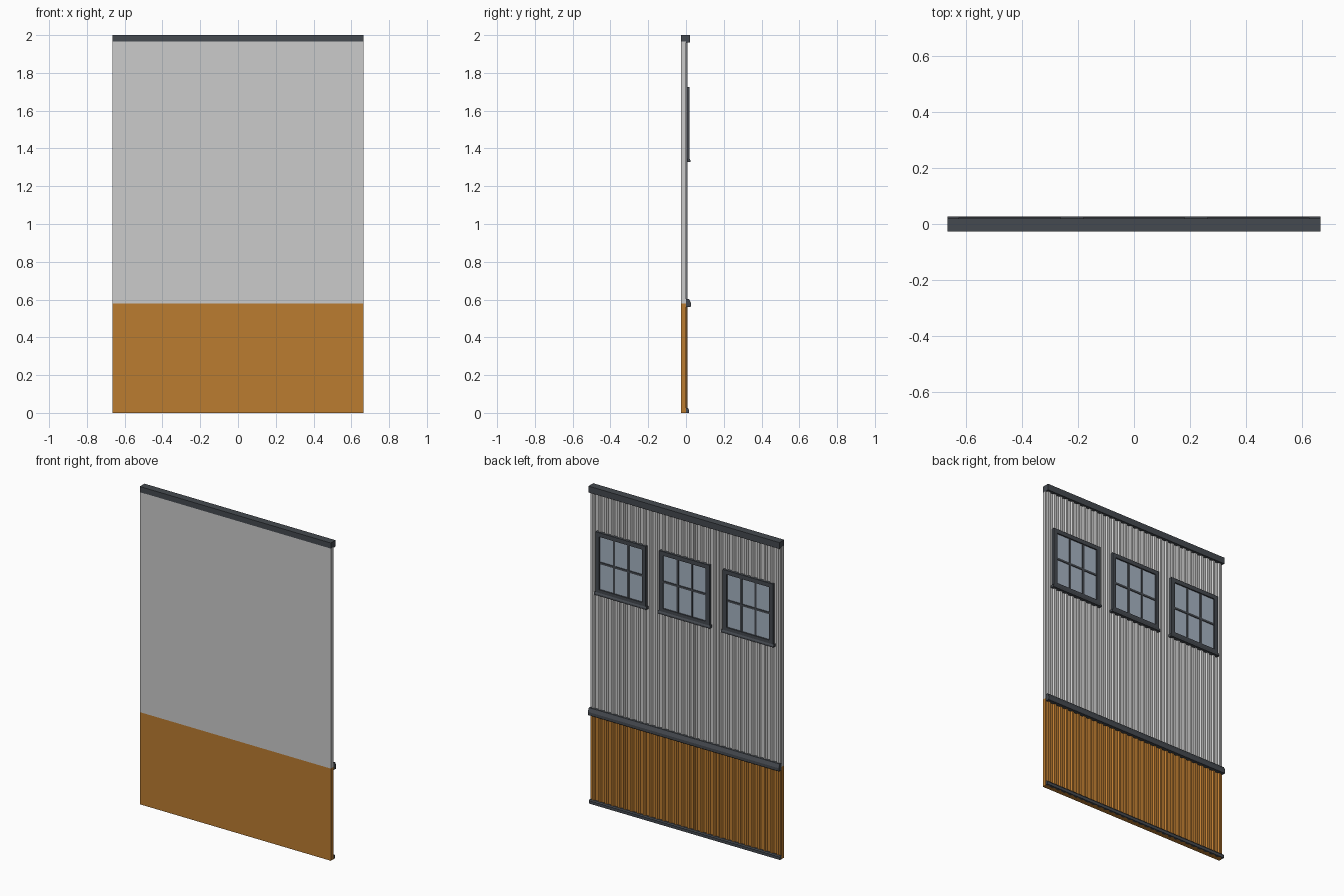
import bpy, bmesh

if "Cube" in bpy.data.objects:
    bpy.data.objects.remove(bpy.data.objects["Cube"])

W = 0.665          # half width of the panel
FRONT = -0.027     # flat front face


def material(name, rgb):
    m = bpy.data.materials.new(name)
    m.diffuse_color = (*rgb, 1)
    m.use_nodes = True
    m.node_tree.nodes["Principled BSDF"].inputs["Base Color"].default_value = m.diffuse_color
    return m


ORANGE = material("orange_paint", (0.5, 0.2, 0.03))
DARK = material("dark_trim", (0.06, 0.068, 0.08))
GLASS = material("pale_glass", (0.38, 0.45, 0.54))


def prism(name, pts, offset, mat=None):
    """Closed solid: polygon of 3D points swept along an offset vector."""
    bm = bmesh.new()
    face = bm.faces.new([bm.verts.new(p) for p in pts])
    res = bmesh.ops.extrude_face_region(bm, geom=[face])
    top = [v for v in res["geom"] if isinstance(v, bmesh.types.BMVert)]
    bmesh.ops.translate(bm, verts=top, vec=offset)
    bmesh.ops.recalc_face_normals(bm, faces=bm.faces)
    me = bpy.data.meshes.new(name)
    bm.to_mesh(me)
    bm.free()
    ob = bpy.data.objects.new(name, me)
    bpy.context.collection.objects.link(ob)
    if mat:
        me.materials.append(mat)
    return ob


def box(name, x0, x1, y0, y1, z0, z1, mat=None):
    return prism(name, [(x0, y0, z0), (x1, y0, z0), (x1, y1, z0), (x0, y1, z0)],
                 (0, 0, z1 - z0), mat)


def moulding(name, x0, x1, yz, mat):
    return prism(name, [(x0, y, z) for y, z in yz], (x1 - x0, 0, 0), mat)


# Corrugated sheet: flat front, trapezoid ribs on the back
def corrugated(name, z0, z1, mat=None, ribs=30, low=-0.001, high=0.008):
    pts = [(W, FRONT, z0), (-W, FRONT, z0), (-W, low, z0)]
    p = 2 * W / ribs
    for i in range(ribs):
        x = -W + i * p
        pts += [(x + f * p, y, z0) for f, y in
                ((0.2, low), (0.35, high), (0.65, high), (0.8, low))]
    pts.append((W, low, z0))
    return prism(name, pts, (0, 0, z1 - z0), mat)


corrugated("lower_wall", 0, 0.58, ORANGE)
corrugated("upper_wall", 0.58, 1.965)

# Horizontal trims
box("top_cap", -W, W, FRONT, 0.02, 1.96, 2.0, DARK)
moulding("middle_rail", -W, W, [(0, 0.56), (0.024, 0.56), (0.027, 0.566),
                                (0.027, 0.582), (0.016, 0.604), (0, 0.604)], DARK)
moulding("base_trim", -W, W, [(0, 0), (0.015, 0), (0.015, 0.018),
                              (0.010, 0.025), (0, 0.025)], DARK)

# Three windows, each with a 3 x 2 grid of panes
HW, Z0, Z1, FR, BAR = 0.175, 1.34, 1.725, 0.026, 0.013
for n, cx in enumerate((-0.443, 0, 0.443), 1):
    a, b = cx - HW, cx + HW
    box(f"window_{n}_glass", a + 0.01, b - 0.01, 0.0, 0.0095, Z0 + 0.01, Z1 - 0.01, GLASS)
    box(f"window_{n}_left_jamb", a, a + FR, 0, 0.018, Z0, Z1, DARK)
    box(f"window_{n}_right_jamb", b - FR, b, 0, 0.018, Z0, Z1, DARK)
    box(f"window_{n}_head", a + FR, b - FR, 0, 0.018, Z1 - FR, Z1, DARK)
    box(f"window_{n}_bottom_frame", a + FR, b - FR, 0, 0.018, Z0, Z0 + FR, DARK)
    box(f"window_{n}_crossbar", a + FR, b - FR, 0, 0.014,
        (Z0 + Z1 - BAR) / 2, (Z0 + Z1 + BAR) / 2, DARK)
    for k in (1, 2):
        x = a + FR + k * (2 * HW - 2 * FR) / 3
        box(f"window_{n}_mullion_{k}", x - BAR / 2, x + BAR / 2, 0, 0.014,
            Z0 + FR, Z1 - FR, DARK)
    moulding(f"window_{n}_sill", a - 0.007, b + 0.007,
             [(0, 1.329), (0.023, 1.329), (0.023, 1.338), (0.018, 1.346), (0, 1.346)], DARK)
